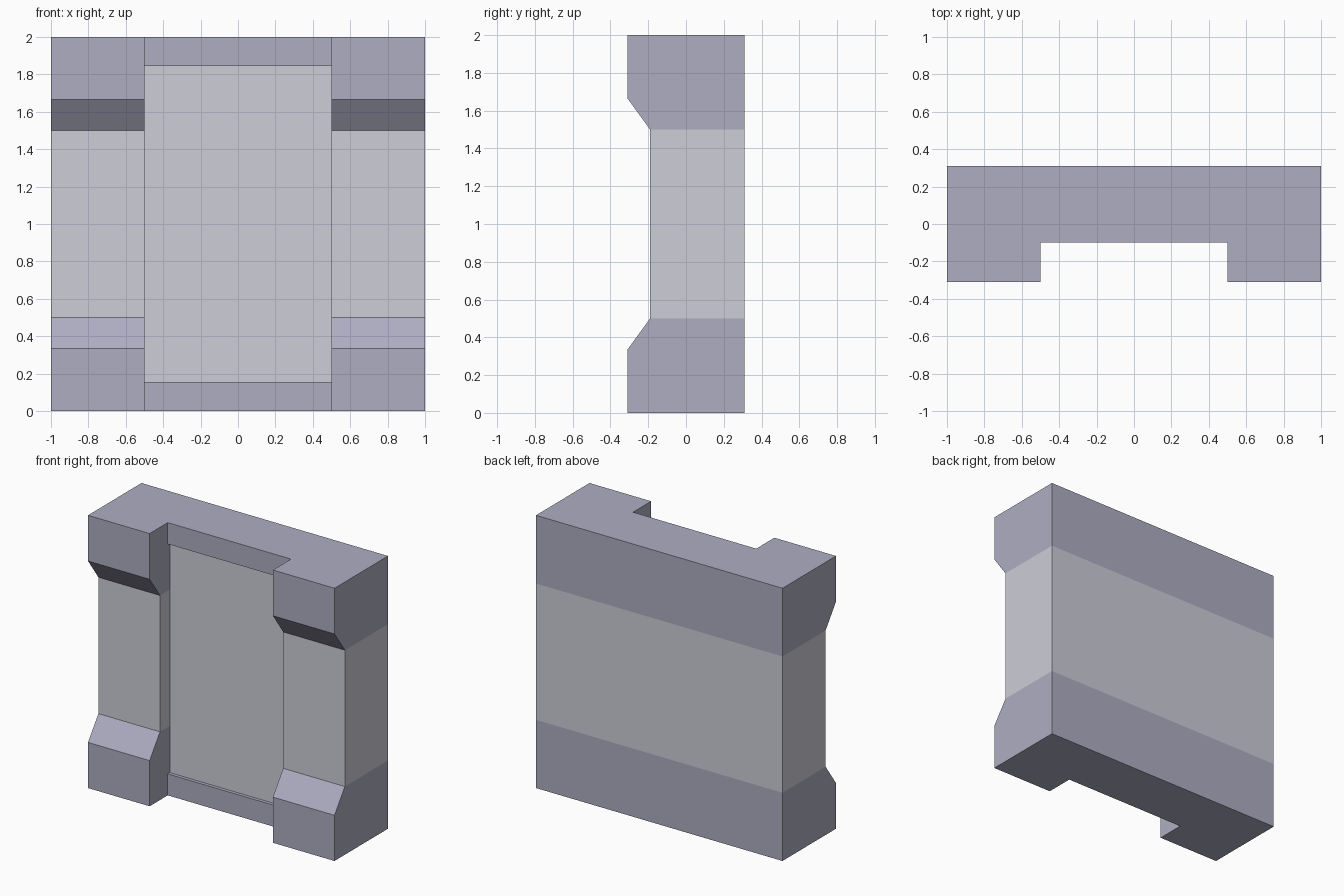
import bpy
import bmesh

cube = bpy.data.objects.get("Cube")
if cube:
    bpy.data.objects.remove(cube, do_unlink=True)


def make_material(name, rgb):
    mat = bpy.data.materials.new(name)
    mat.use_nodes = True
    color = (*rgb, 1.0)
    mat.diffuse_color = color
    mat.node_tree.nodes["Principled BSDF"].inputs["Base Color"].default_value = color
    return mat


blue_grey = make_material("blue grey", (0.42, 0.42, 0.54))
light_grey = make_material("light grey", (0.61, 0.61, 0.69))

HEIGHT, BACK, FRONT = 2.0, 0.31, -0.31
BAND_LOW, BAND_HIGH = 0.5, 1.5      # light band between the end caps
FRAME_Y, PANEL_Y = -0.10, -0.075    # centre frame and its recessed panel


def prism(name, half_outline, x0, x1, capped=True):
    """Extrude a side outline, given for its lower half, along x."""
    outline = half_outline + [(y, HEIGHT - z) for y, z in reversed(half_outline)]
    bm = bmesh.new()
    rings = [[bm.verts.new((x, y, z)) for y, z in outline] for x in (x0, x1)]
    count = len(outline)
    for i in range(count):
        j = (i + 1) % count
        bm.faces.new((rings[0][i], rings[0][j], rings[1][j], rings[1][i]))
    if capped:
        bm.faces.new(rings[0][::-1])
        bm.faces.new(rings[1])

    # Split the walls at the edges of the light band
    for z in (BAND_LOW, BAND_HIGH):
        bmesh.ops.bisect_plane(bm, geom=bm.verts[:] + bm.edges[:] + bm.faces[:],
                               plane_co=(0, 0, z), plane_no=(0, 0, 1), dist=1e-5)
    bmesh.ops.recalc_face_normals(bm, faces=bm.faces)
    bm.normal_update()

    # Light faces: the middle band and the whole recessed panel
    for face in bm.faces:
        center = face.calc_center_median()
        in_band = BAND_LOW < center.z < BAND_HIGH
        on_panel = face.normal.y < -0.9 and abs(center.y - PANEL_Y) < 1e-3
        face.material_index = int(in_band or on_panel)
    bmesh.ops.dissolve_limit(bm, angle_limit=0.01, verts=bm.verts, edges=bm.edges,
                             delimit={'MATERIAL'})

    mesh = bpy.data.meshes.new(name)
    bm.to_mesh(mesh)
    bm.free()
    mesh.materials.append(blue_grey)
    mesh.materials.append(light_grey)
    obj = bpy.data.objects.new(name, mesh)
    bpy.context.collection.objects.link(obj)
    return obj


# Side pillars with thick, chamfered ends
pillar = [(BACK, 0), (FRONT, 0), (FRONT, 0.335), (-0.19, BAND_LOW)]
prism("left_pillar", pillar, 0.5, 1.0)
prism("right_pillar", pillar, -1.0, -0.5)

# Centre wall with a shallow recessed panel, open where it meets the pillars
wall = [(BACK, 0), (FRAME_Y, 0), (FRAME_Y, 0.157), (PANEL_Y, 0.157)]
prism("centre_wall", wall, -0.5, 0.5, capped=False)
